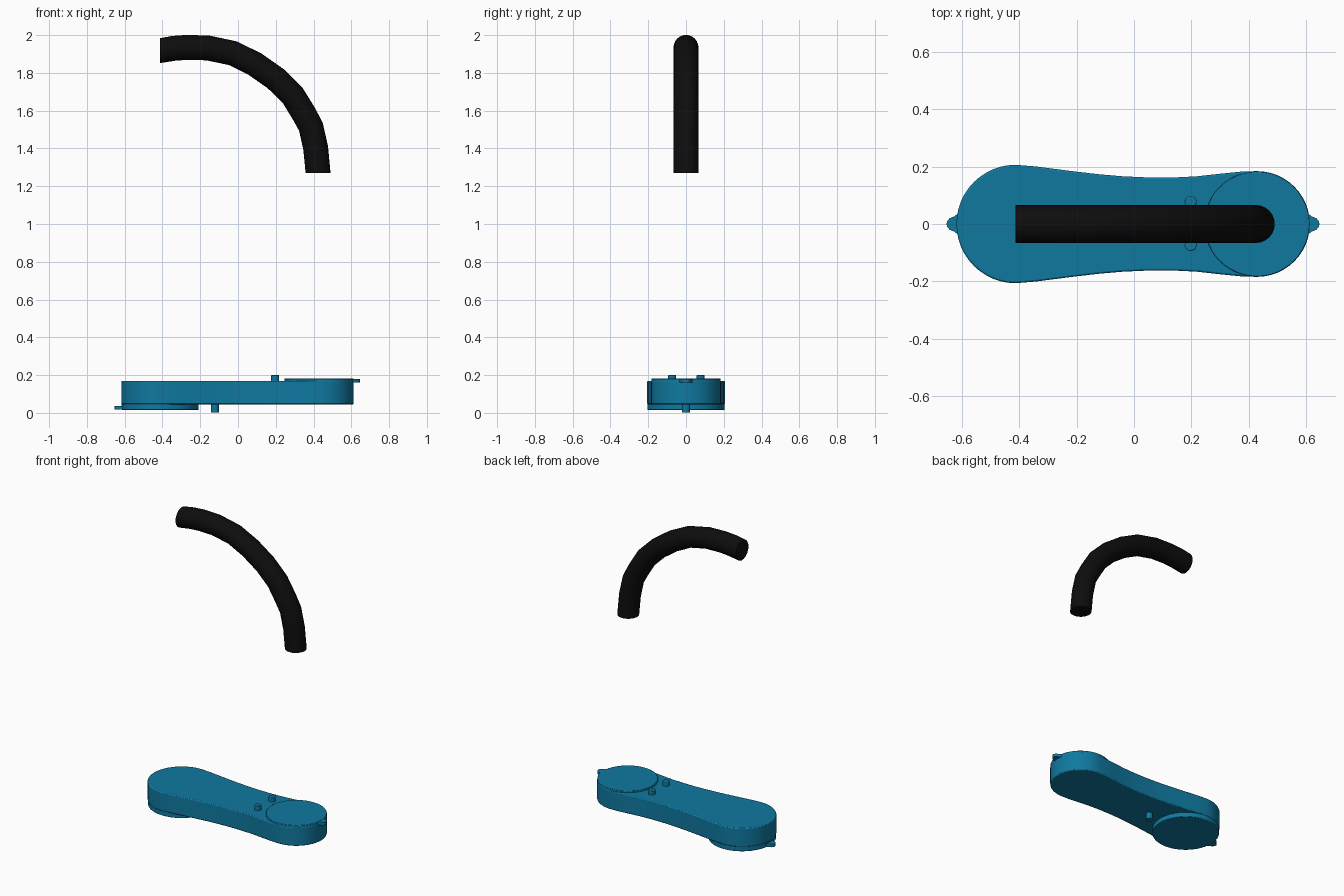
import bpy, bmesh, math
from mathutils import Vector

if "Cube" in bpy.data.objects:
    bpy.data.objects.remove(bpy.data.objects["Cube"])


def material(name, color):
    m = bpy.data.materials.new(name)
    m.diffuse_color = (*color, 1)
    m.use_nodes = True
    m.node_tree.nodes["Principled BSDF"].inputs["Base Color"].default_value = m.diffuse_color
    return m


BLUE = material("blue_plastic", (0.005, 0.19, 0.35))
BLACK = material("black_rubber", (0.004, 0.004, 0.004))


def finish(bm, name, mat, bevel=0.0, angle=35):
    bmesh.ops.recalc_face_normals(bm, faces=bm.faces)
    me = bpy.data.meshes.new(name)
    bm.to_mesh(me)
    bm.free()
    ob = bpy.data.objects.new(name, me)
    bpy.context.collection.objects.link(ob)
    me.materials.append(mat)
    if bevel:
        mod = ob.modifiers.new("edge", 'BEVEL')
        mod.width, mod.segments, mod.limit_method = bevel, 2, 'ANGLE'
        mod.angle_limit = math.radians(50)
    bpy.ops.object.select_all(action='DESELECT')
    ob.select_set(True)
    bpy.context.view_layer.objects.active = ob
    bpy.ops.object.shade_smooth_by_angle(angle=math.radians(angle))
    return ob


def loft(name, rings, mat, bevel=0.0, angle=35):
    """Closed skin through rings of equal point count, capped at both ends."""
    bm = bmesh.new()
    loops = [[bm.verts.new(p) for p in r] for r in rings]
    n = len(loops[0])
    for a, b in zip(loops, loops[1:]):
        for i in range(n):
            bm.faces.new((a[i], a[(i + 1) % n], b[(i + 1) % n], b[i]))
    bm.faces.new(loops[0])
    bm.faces.new(loops[-1])
    return finish(bm, name, mat, bevel, angle)


def prism(name, outline, z0, z1, bevel=0.0):
    return loft(name, [[(x, y, z) for x, y in outline] for z in (z0, z1)], BLUE, bevel)


def arc(cx, r, a0, a1, n):
    return [(cx + r * math.cos(math.radians(a0 + (a1 - a0) * i / n)),
             r * math.sin(math.radians(a0 + (a1 - a0) * i / n))) for i in range(n + 1)]


def disc(name, x, y, r, z0, z1, n=40, bevel=0.0):
    prism(name, [(x + px, y + py) for px, py in arc(0, r, 0, 360, n)[:-1]], z0, z1, bevel)


# Link body: two round lobes joined by a waisted bar
LX, LR, RX, RR = -0.412, 0.206, 0.428, 0.184
waist = [(-0.34, 0.2), (-0.27, 0.191), (-0.2, 0.182), (-0.12, 0.173), (-0.04, 0.166),
         (0.05, 0.162), (0.14, 0.162), (0.22, 0.166), (0.3, 0.175), (0.37, 0.182)]
half = arc(LX, LR, 180, 90, 12) + waist + arc(RX, RR, 90, 0, 12)
outline = half + [(x, -y) for x, y in reversed(half[1:-1])]
prism("link_body", outline, 0.045, 0.17, 0.006)

# Joint discs: lower one on the left lobe, upper one on the right lobe
disc("lower_joint_disc", LX, 0, LR - 0.002, 0.015, 0.06, 48, 0.003)
disc("upper_joint_disc", RX, 0, RR - 0.001, 0.15, 0.182, 48, 0.003)

# End alignment tabs with flared roots
for name, s, x, z0, z1 in (("left_tab", -1, -0.607, 0.017, 0.037),
                           ("right_tab", 1, 0.6, 0.16, 0.18)):
    side = [(-0.02, 0.045), (0.006, 0.036), (0.02, 0.026), (0.035, 0.02), (0.043, 0.01)]
    pts = side + [(0.046, 0)] + [(a, -b) for a, b in reversed(side)]
    prism(name, [(x + s * a, b) for a, b in pts], z0, z1)

# Stop pegs
for name, y in (("top_peg_back", 0.077), ("top_peg_front", -0.073)):
    disc(name, 0.197, y, 0.021, 0.16, 0.2, 20, 0.003)
disc("bottom_peg", -0.122, 0, 0.021, 0.002, 0.06, 20)

# Bent hose: circular section swept along the arc
path = [(-0.412, 1.918), (-0.34, 1.93), (-0.27, 1.935), (-0.16, 1.932), (-0.027, 1.904),
        (0.09, 1.846), (0.2, 1.769), (0.29, 1.68), (0.35, 1.582), (0.386, 1.515),
        (0.411, 1.403), (0.424, 1.27)]
path = [Vector(p) for p in path]
rings = []
for i, p in enumerate(path):
    if i == 0:
        normal = Vector((0, 1))
    elif i == len(path) - 1:
        normal = Vector((1, 0))
    else:
        t = (path[i + 1] - path[i - 1]).normalized()
        normal = Vector((-t.y, t.x))
    rings.append([(p.x + normal.x * 0.066 * math.cos(a), 0.066 * math.sin(a),
                   p.y + normal.y * 0.066 * math.cos(a))
                  for a in (2 * math.pi * k / 24 for k in range(24))])
loft("bent_hose", rings, BLACK)
